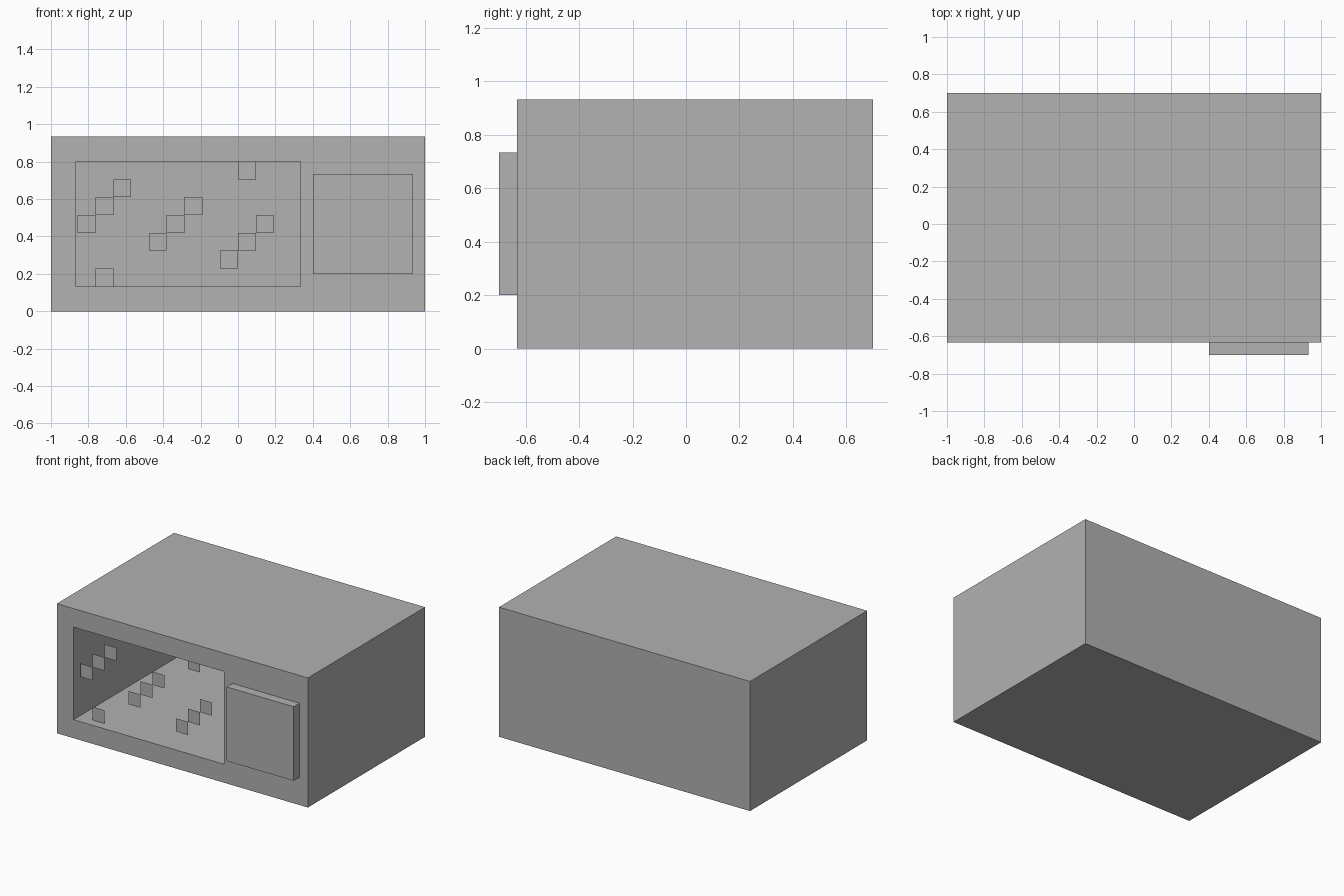
import bpy
import bmesh

default = bpy.data.objects.get("Cube")
if default:
    bpy.data.objects.remove(default, do_unlink=True)

U = 2 / 30                      # the model sits on a 30-unit wide grid
FRONT, BACK = -9.5 * U, 10.5 * U

grey = bpy.data.materials.new("plain grey")
grey.use_nodes = True
GREY = (0.445, 0.445, 0.445, 1)
grey.diffuse_color = GREY
grey.node_tree.nodes["Principled BSDF"].inputs["Base Color"].default_value = GREY


def rect(bm, x0, x1, z0, z1, y):
    """Four corners of an upright rectangle, anticlockwise from the front."""
    return [bm.verts.new((x, y, z)) for x, z in ((x0, z0), (x1, z0), (x1, z1), (x0, z1))]


def finish(bm, name, closed=True):
    if closed:
        bmesh.ops.recalc_face_normals(bm, faces=bm.faces)
    mesh = bpy.data.meshes.new(name)
    bm.to_mesh(mesh)
    bm.free()
    mesh.materials.append(grey)
    obj = bpy.data.objects.new(name, mesh)
    bpy.context.collection.objects.link(obj)
    return obj


def loft(name, rings):
    """Join rectangles (x0, x1, z0, z1, y) into one closed solid."""
    bm = bmesh.new()
    loops = [rect(bm, *r) for r in rings]
    for a, b in zip(loops, loops[1:]):
        for i in range(4):
            j = (i + 1) % 4
            bm.faces.new((a[i], a[j], b[j], b[i]))
    bm.faces.new(loops[0])
    bm.faces.new(loops[-1])
    return finish(bm, name)


# Casing: outer box folded in at the front to form the cooking chamber
outer = (-1, 1, 0, 14 * U)
inner = (-13 * U, 5 * U, 2 * U, 12 * U)
loft("casing", [outer + (BACK,), outer + (FRONT,),
                inner + (FRONT,), inner + (BACK - 2 * U,)])

# Control panel raised from the front
panel = (6 * U, 14 * U, 3 * U, 11 * U)
loft("control_panel", [panel + (FRONT,), panel + (FRONT - U,)])

# Stepped glints on the window, set just behind the opening
P = 10 * U / 7
glints = [(0, 3), (1, 4), (2, 5), (1, 0), (4, 2), (5, 3), (6, 4),
          (8, 1), (9, 2), (10, 3), (9, 6)]
bm = bmesh.new()
for col, row in glints:
    x, z = (col - 9) * P, 2 * U + row * P
    bm.faces.new(rect(bm, x, x + P, z, z + P, FRONT + U))
finish(bm, "window_glints", closed=False)
